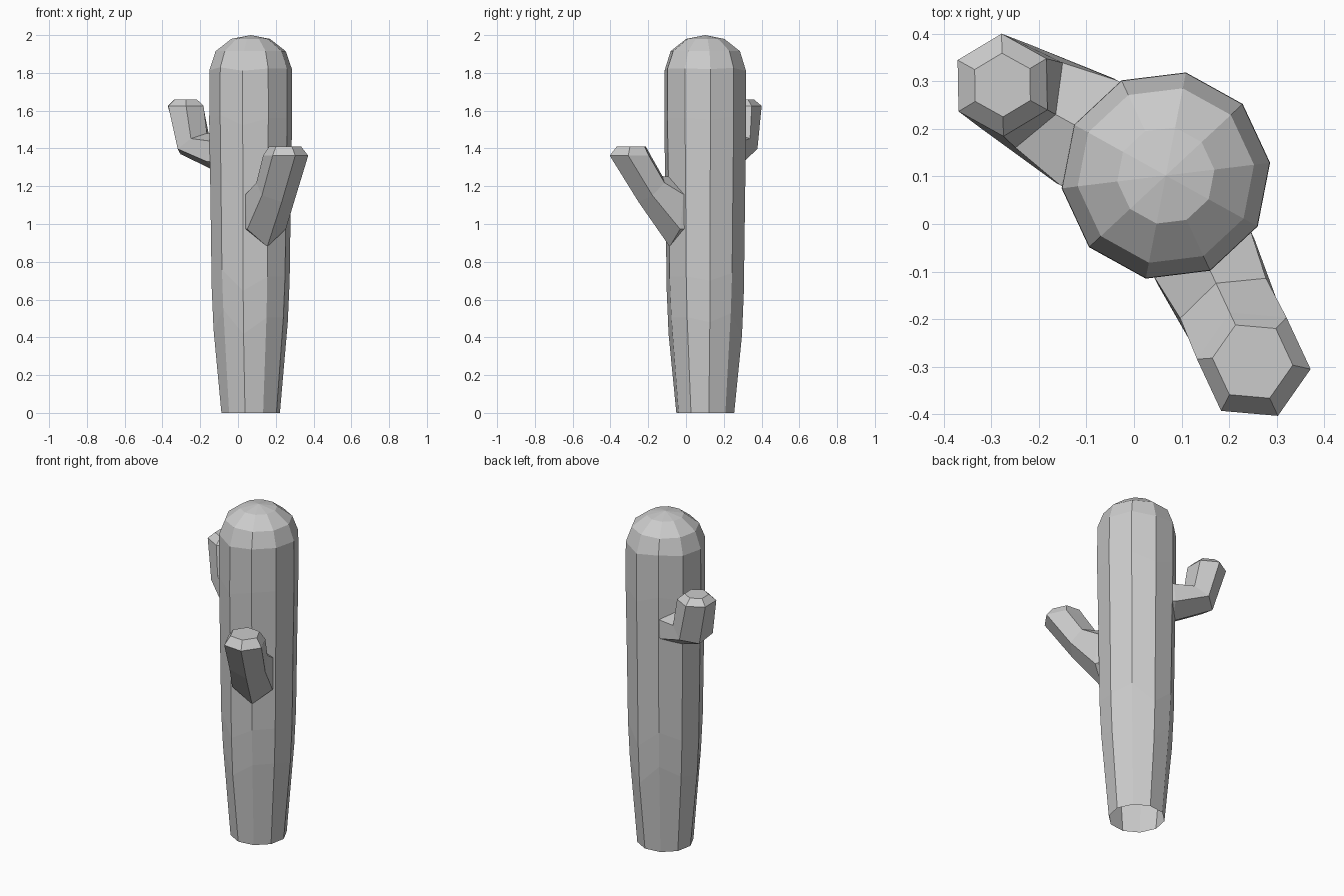
import bpy, bmesh
from math import sin, cos, radians, tau

if "Cube" in bpy.data.objects:
    bpy.data.objects.remove(bpy.data.objects["Cube"])

CX, CY = 0.067, 0.102  # trunk axis


def loft(name, rings, apex=None, cap=False):
    """Skin a list of point rings, closing the end with a fan or a flat cap."""
    bm = bmesh.new()
    loops = [[bm.verts.new(p) for p in ring] for ring in rings]
    n = len(loops[0])
    for a, b in zip(loops, loops[1:]):
        for i in range(n):
            j = (i + 1) % n
            bm.faces.new((a[i], a[j], b[j], b[i]))
    last = loops[-1]
    if apex:
        tip = bm.verts.new(apex)
        for i in range(n):
            bm.faces.new((last[i], last[(i + 1) % n], tip))
    if cap:
        bm.faces.new(last)
    bmesh.ops.recalc_face_normals(bm, faces=bm.faces)
    mesh = bpy.data.meshes.new(name)
    bm.to_mesh(mesh)
    bm.free()
    obj = bpy.data.objects.new(name, mesh)
    bpy.context.collection.objects.link(obj)
    return obj


# Trunk: ten-sided column with a domed top, open underneath
def trunk_ring(z, r, wobble):
    pts = []
    for i in range(10):
        a = radians(7 + 36 * i)
        h = z + wobble * sin(2.4 * i)
        pts.append((CX + r * cos(a), CY + r * sin(a), h))
    return pts


profile = [(0, .156, 0), (.48, .198, .07), (.7, .208, .06), (1.2, .215, .04),
           (1.55, .221, .03), (1.82, .220, .01), (1.915, .187, 0), (1.98, .103, 0)]
loft("cactus_trunk", [trunk_ring(*p) for p in profile], apex=(CX, CY, 2.0))


# Arms: six-sided, each ring is (distance from axis, z, radial, vertical, side radius)
def arm(name, azimuth, rings):
    a = radians(azimuth)
    out = []
    for r, z, dr, dz, w in rings:
        ring = []
        for k in range(6):
            t = tau * k / 6
            d, s = r + dr * cos(t), w * sin(t)
            ring.append((CX + d * cos(a) - s * sin(a),
                         CY + d * sin(a) + s * cos(a), z + dz * cos(t)))
        out.append(ring)
    return loft(name, out, cap=True)


arm("front_arm", -65, [(.12, 1.065, 0, -.17, .13), (.19, 1.065, .018, -.185, .13),
                       (.32, 1.185, .07, -.068, .115), (.438, 1.362, .12, 0, .12),
                       (.432, 1.41, .085, 0, .085)])
arm("back_arm", 151, [(.12, 1.385, 0, -.1, .145), (.19, 1.385, .01, -.11, .145),
                      (.345, 1.425, .08, -.055, .118), (.393, 1.625, .108, 0, .108),
                      (.393, 1.66, .067, 0, .067)])
